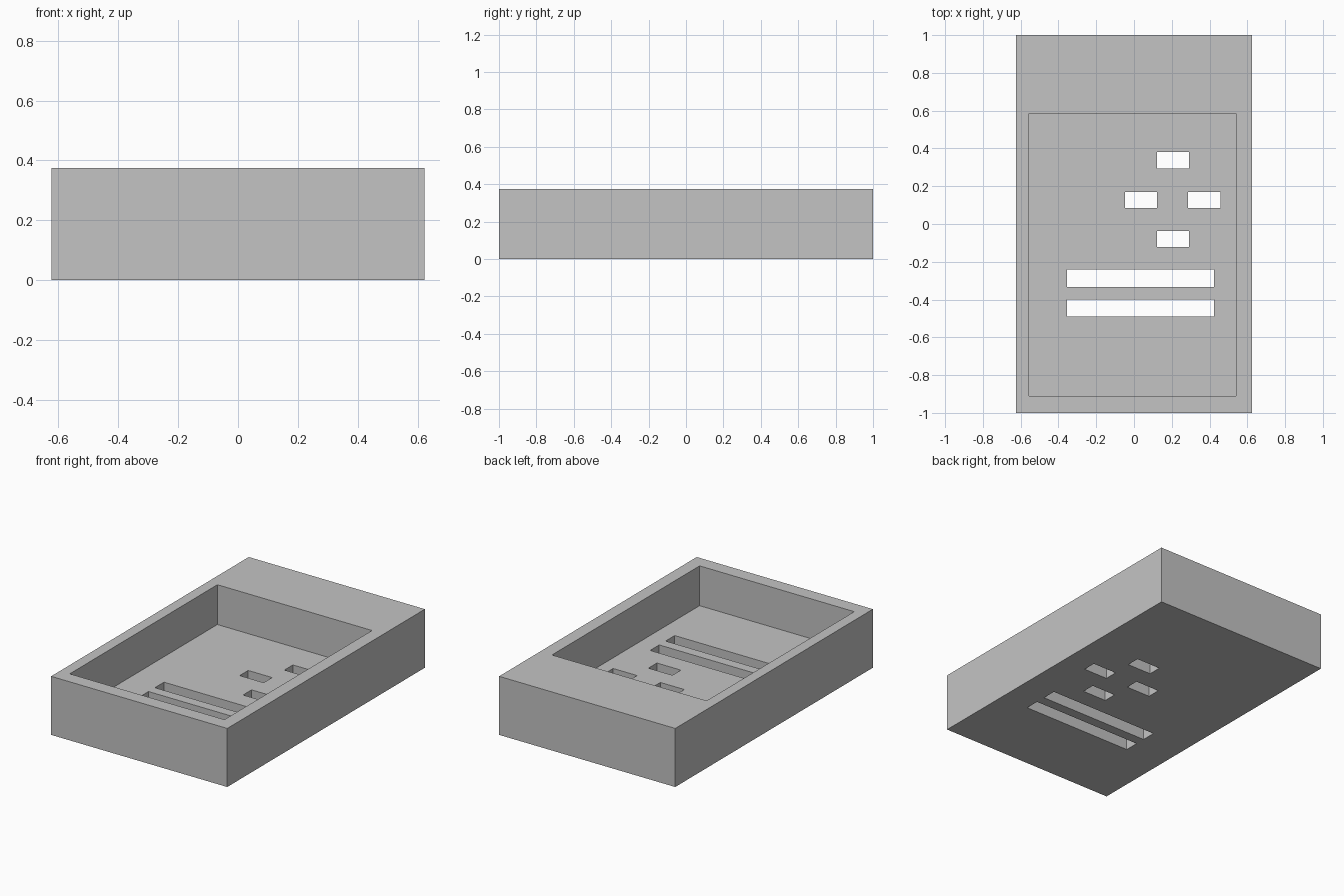
import bpy

cube = bpy.data.objects.get("Cube")
if cube:
    bpy.data.objects.remove(cube, do_unlink=True)

grey = bpy.data.materials.new("plain_grey")
grey.use_nodes = True
colour = (0.55, 0.55, 0.55, 1)
grey.diffuse_color = colour
grey.node_tree.nodes["Principled BSDF"].inputs["Base Color"].default_value = colour


def box(name, x0, x1, y0, y1, z0, z1):
    """Axis-aligned box given by its limits."""
    bpy.ops.mesh.primitive_cube_add(
        size=1, location=((x0 + x1) / 2, (y0 + y1) / 2, (z0 + z1) / 2))
    ob = bpy.context.object
    ob.name = name
    ob.scale = (x1 - x0, y1 - y0, z1 - z0)
    bpy.ops.object.transform_apply(location=True, rotation=False, scale=True)
    ob.data.materials.append(grey)
    return ob


HEIGHT, FLOOR = 0.375, 0.12

# Solid case block
case = box("case", -0.624, 0.624, -1, 1, 0, HEIGHT)

# Open pocket in the top
cutters = [box("pocket_cutter", -0.555, 0.541, -0.91, 0.584, FLOOR, HEIGHT + 0.1)]

# Four button holes in a diamond, through the floor
for name, x, y in [("back", 0.207, 0.338), ("front", 0.207, -0.08),
                   ("right", 0.372, 0.127), ("left", 0.038, 0.127)]:
    cutters.append(box(name + "_hole_cutter", x - 0.085, x + 0.085,
                       y - 0.043, y + 0.043, -0.1, FLOOR + 0.05))

# Two long slots, through the floor
for i, y in enumerate((-0.288, -0.445)):
    cutters.append(box(f"slot_cutter_{i + 1}", -0.355, 0.424,
                       y - 0.046, y + 0.046, -0.1, FLOOR + 0.05))

# Cut the openings
for cutter in cutters:
    cut = case.modifiers.new(cutter.name, "BOOLEAN")
    cut.operation = "DIFFERENCE"
    cut.solver = "EXACT"
    cut.object = cutter

bpy.ops.object.select_all(action="DESELECT")
case.select_set(True)
bpy.context.view_layer.objects.active = case
for cutter in cutters:
    bpy.ops.object.modifier_apply(modifier=cutter.name)
for cutter in cutters:
    bpy.data.objects.remove(cutter, do_unlink=True)
